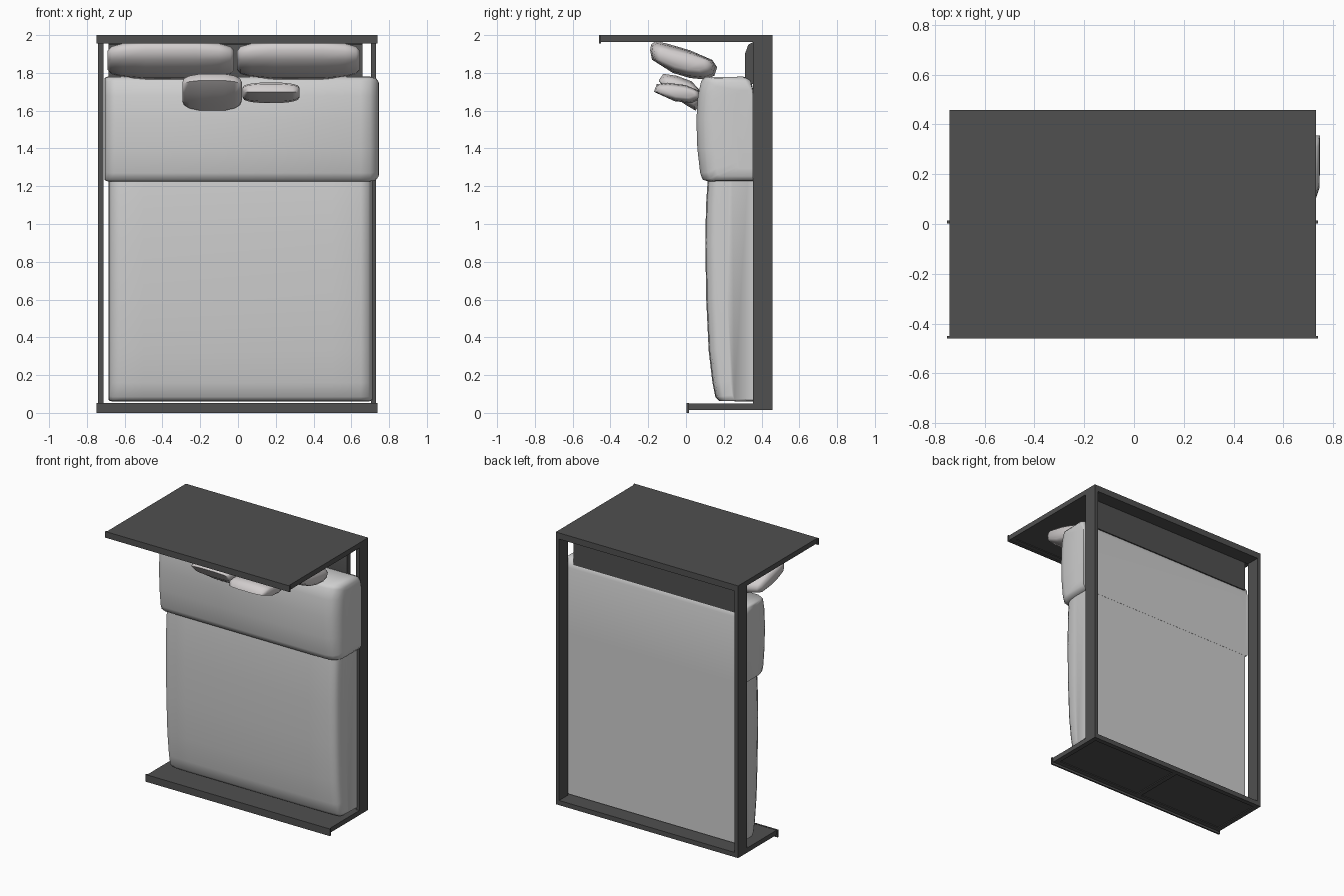
import bpy, bmesh
from mathutils import Vector

cube = bpy.data.objects.get("Cube")
if cube:
    bpy.data.objects.remove(cube, do_unlink=True)


def material(name, rgb):
    m = bpy.data.materials.new(name)
    m.use_nodes = True
    m.diffuse_color = (*rgb, 1)
    m.node_tree.nodes["Principled BSDF"].inputs["Base Color"].default_value = (*rgb, 1)
    return m


dark_wood = material("dark grey wood", (0.08, 0.08, 0.08))
linen = material("light grey linen", (0.62, 0.62, 0.62))
pillow_cloth = material("pale pillow cloth", (0.64, 0.61, 0.61))


def finish(name, bm, mat, smooth=None):
    bmesh.ops.recalc_face_normals(bm, faces=bm.faces)
    mesh = bpy.data.meshes.new(name)
    bm.to_mesh(mesh)
    bm.free()
    mesh.materials.append(mat)
    ob = bpy.data.objects.new(name, mesh)
    bpy.context.collection.objects.link(ob)
    if smooth:
        bpy.ops.object.select_all(action='DESELECT')
        ob.select_set(True)
        bpy.context.view_layer.objects.active = ob
        bpy.ops.object.shade_smooth_by_angle(angle=smooth)
    return ob


def box(name, x, y, z, mat=dark_wood):
    bm = bmesh.new()
    bmesh.ops.create_cube(bm, size=1)
    for v in bm.verts:
        v.co = Vector([(r[0] + r[1]) / 2 + c * (r[1] - r[0])
                       for r, c in zip((x, y, z), v.co)])
    return finish(name, bm, mat)


def soft(name, profile, stations, pivot, mat, smooth=0.9):
    """Loft a side profile (y, z) across x; each station is x, y scale, z scale."""
    bm = bmesh.new()
    py, pz = pivot
    rings = [[bm.verts.new((x, py + (y - py) * sy, pz + (z - pz) * sz))
              for y, z in profile] for x, sy, sz in stations]
    n = len(profile)
    for a, b in zip(rings, rings[1:]):
        for i in range(n):
            j = (i + 1) % n
            bm.faces.new((a[i], a[j], b[j], b[i]))
    for ring in (rings[0], rings[-1]):
        bm.faces.new(ring)
    return finish(name, bm, mat, smooth)


# Bed frame: two boards joined by side rails
L, R, BACK = -0.74, 0.73, 0.457
box("headboard", (L, R), (-0.455, BACK), (1.968, 2))
box("headboard_cap", (L - 0.01, R + 0.008), (-0.46, -0.45), (1.955, 2))
box("footboard", (L, R), (0.008, BACK), (0.022, 0.05))
box("footboard_cap", (L - 0.01, R + 0.008), (0.003, 0.015), (0, 0.052))
for side, x in (("right", L), ("left", R - 0.027)):
    box(side + "_rail", (x, x + 0.027), (0.355, BACK), (0.022, 1.99))
box("headboard_back_rail", (L, R), (0.355, BACK), (1.955, 1.97))


# Raised borders and centre bar that form two panels on each board
def panel_trim(board, y0, y1, z0, z1):
    w = 0.035
    for i, x in enumerate((L, (L + R - w) / 2, R - w)):
        box(f"{board}_stile_{i + 1}", (x, x + w), (y0, y1), (z0, z1))
    for i, y in enumerate((y0, y1 - w)):
        box(f"{board}_trim_{i + 1}", (L, R), (y, y + w), (z0, z1))


panel_trim("headboard", -0.45, 0.355, 1.963, 1.97)
panel_trim("footboard", 0.015, BACK, 0.016, 0.024)

# Padded bolster between mattress and headboard
soft("bolster", [(0.355, 1.74), (0.312, 1.74), (0.312, 1.9), (0.33, 1.95), (0.355, 1.962)],
     [(-0.685, 1, 1), (0.66, 1, 1)], (0.355, 1.8), dark_wood, 0.5)

# Mattress with its duvet
soft("mattress",
     [(0.355, 0.06), (0.175, 0.063), (0.155, 0.085), (0.14, 0.16), (0.12, 0.33), (0.107, 0.6),
      (0.102, 0.9), (0.106, 1.1), (0.115, 1.24), (0.15, 1.6), (0.3, 1.7), (0.355, 1.7)],
     [(-0.685, 0.55, 0.99), (-0.68, 0.8, 0.995), (-0.665, 0.93, 1), (-0.62, 0.99, 1),
      (-0.5, 1, 1), (0.5, 1, 1), (0.65, 0.98, 1), (0.69, 0.93, 1),
      (0.705, 0.8, 0.995), (0.712, 0.55, 0.99)],
     (0.355, 0.9), linen)

# Folded top blanket
soft("folded_blanket",
     [(0.356, 1.226), (0.115, 1.226), (0.088, 1.235), (0.075, 1.27), (0.06, 1.4), (0.055, 1.55),
      (0.063, 1.68), (0.08, 1.755), (0.1, 1.777), (0.3, 1.78), (0.338, 1.765), (0.356, 1.71)],
     [(-0.708, 0.5, 0.95), (-0.705, 0.8, 0.98), (-0.69, 0.93, 1), (-0.65, 1, 1),
      (0.65, 1, 1), (0.7, 0.95, 1), (0.73, 0.85, 0.98), (0.745, 0.7, 0.9), (0.747, 0.3, 0.75)],
     (0.356, 1.5), linen)


# Pillows: full in the middle, tucked in at both ends
def pillow(name, x0, x1, profile):
    n = len(profile)
    pivot = (sum(p[0] for p in profile) / n, sum(p[1] for p in profile) / n)
    ends = [(0, 0.72, 0.5), (0.03, 0.88, 0.72), (0.12, 0.95, 0.88), (0.3, 1, 1)]
    stations = [(x0 + (x1 - x0) * t, sy, sz) for t, sy, sz in ends]
    stations += [(x1 - (x1 - x0) * t, sy, sz) for t, sy, sz in reversed(ends)]
    soft(name, profile, stations, pivot, pillow_cloth, 1.1)


large = [(-0.19, 1.92), (-0.185, 1.95), (-0.16, 1.968), (-0.1, 1.955), (0.02, 1.92),
         (0.14, 1.868), (0.165, 1.83), (0.15, 1.785), (0.1, 1.765), (0.02, 1.773),
         (-0.07, 1.8), (-0.18, 1.87)]
pillow("right_pillow", -0.69, -0.02, large)
pillow("left_pillow", -0.005, 0.645, large)
pillow("right_cushion", -0.295, 0.02,
       [(-0.145, 1.76), (-0.12, 1.795), (-0.05, 1.785), (0.03, 1.755), (0.08, 1.7),
        (0.085, 1.64), (0.05, 1.6), (0, 1.63), (-0.09, 1.69)])
pillow("left_cushion", 0.025, 0.325,
       [(-0.17, 1.7), (-0.155, 1.74), (-0.1, 1.748), (0, 1.735), (0.07, 1.705),
        (0.08, 1.665), (0.03, 1.64), (-0.06, 1.65)])
